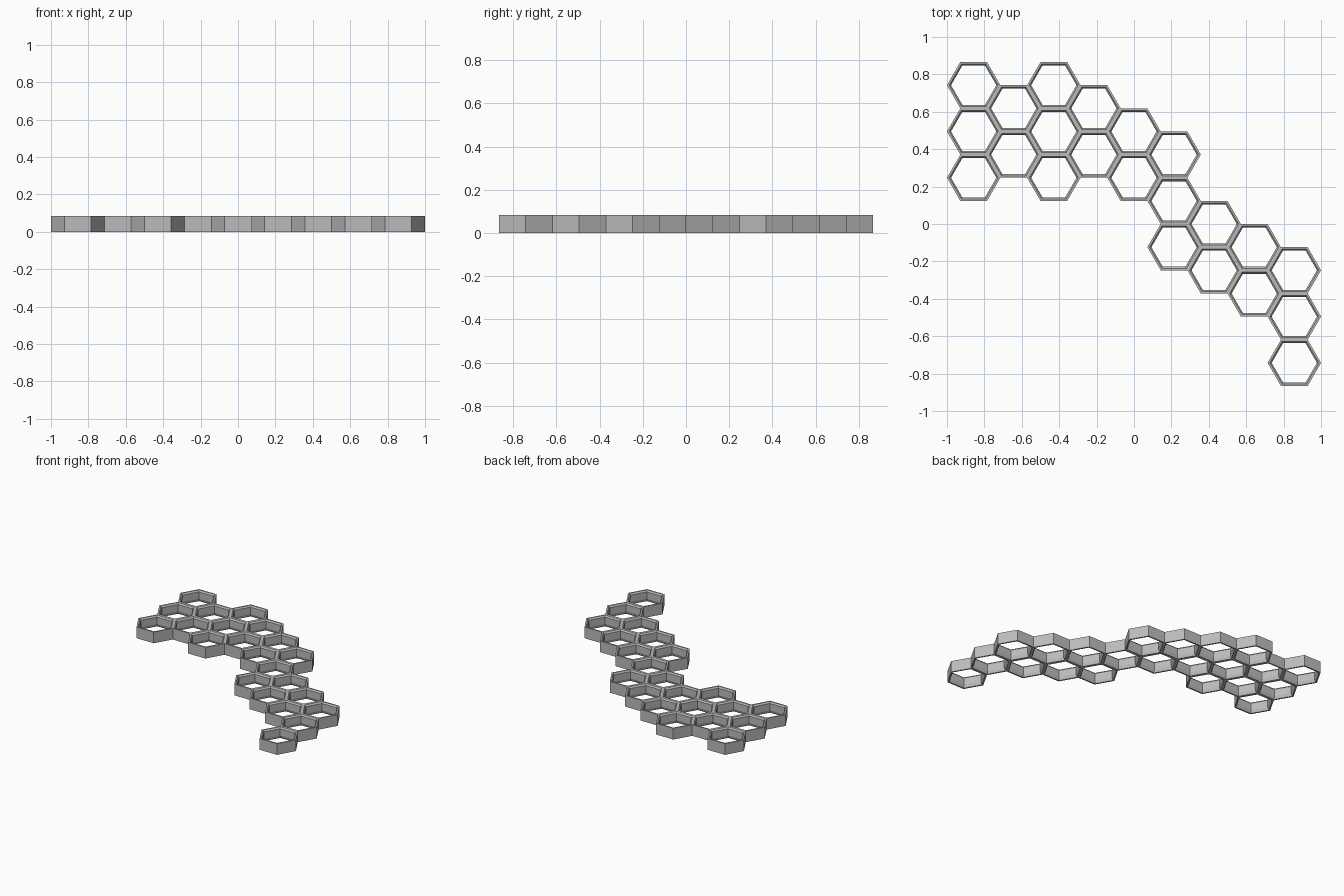
import bpy, math

cube = bpy.data.objects.get("Cube")
if cube:
    bpy.data.objects.remove(cube, do_unlink=True)

R = 1 / 7                    # cell corner radius
PITCH = R * math.sqrt(3)     # spacing of rows
MM = PITCH / 23.6            # thickness unit
HEIGHT = 0.084

grey = bpy.data.materials.new("plain grey")
grey.use_nodes = True
grey.diffuse_color = (0.5, 0.5, 0.5, 1)
grey.node_tree.nodes["Principled BSDF"].inputs["Base Color"].default_value = (0.5, 0.5, 0.5, 1)

# wall section: (inset from the outer flat, height), a closed loop
section = [(0, 0), (0, HEIGHT), (1.0 * MM, HEIGHT), (1.8 * MM, HEIGHT - 1.0 * MM),
           (1.8 * MM, 2 * MM), (1.0 * MM, 0)]


def hex_mesh():
    """Sweep the wall section round a six-sided ring."""
    n = len(section)
    verts, faces = [], []
    for k in range(6):
        a = math.radians(60 * k)
        for inset, z in section:
            r = R - inset * 2 / math.sqrt(3)
            verts.append((r * math.cos(a), r * math.sin(a), z))
    for k in range(6):
        m = (k + 1) % 6
        for i in range(n):
            j = (i + 1) % n
            faces.append((k * n + i, m * n + i, m * n + j, k * n + j))
    mesh = bpy.data.meshes.new("hex_cell")
    mesh.from_pydata(verts, [], faces)
    mesh.materials.append(grey)
    return mesh


# rows filled in each column, left to right, in units of the pitch
columns = [(3, 2, 1), (2.5, 1.5), (3, 2, 1), (2.5, 1.5), (2, 1),
           (1.5, 0.5, -0.5), (0, -1), (-0.5, -1.5), (-1, -2, -3)]
mesh = hex_mesh()
for c, rows in enumerate(columns):
    for i, row in enumerate(rows):
        cell = bpy.data.objects.new(f"hex_cell_{c + 1}_{i + 1}", mesh)
        cell.location = ((c - 4) * 1.5 * R, row * PITCH, 0)
        bpy.context.collection.objects.link(cell)
